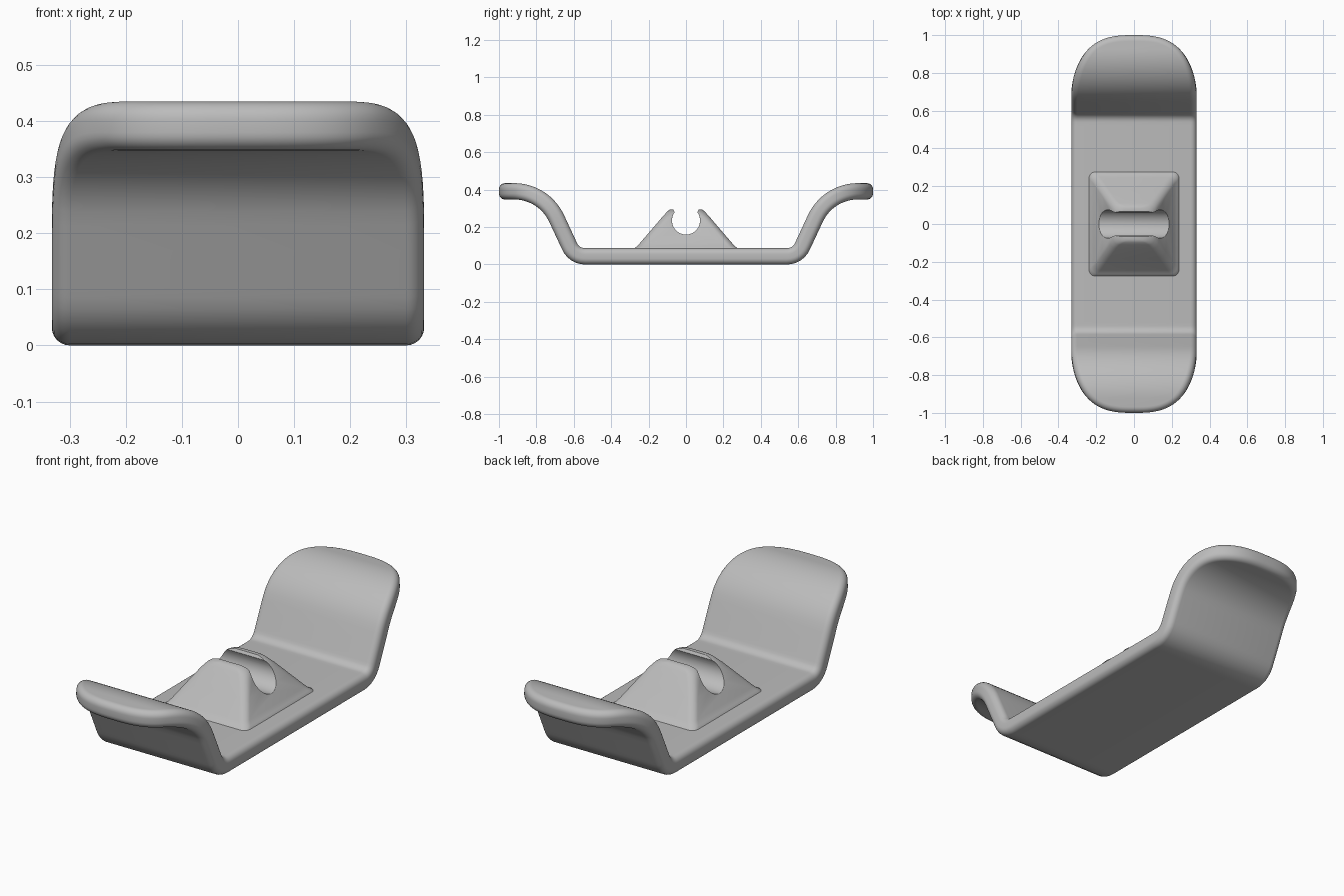
import bpy, bmesh, math
from mathutils import Vector

default_cube = bpy.data.objects.get("Cube")
if default_cube:
    bpy.data.objects.remove(default_cube, do_unlink=True)

grey = bpy.data.materials.new("plain grey")
grey.use_nodes = True
COLOUR = (0.5, 0.5, 0.5, 1)
grey.diffuse_color = COLOUR
grey.node_tree.nodes["Principled BSDF"].inputs["Base Color"].default_value = COLOUR


def make_object(name, bm):
    bmesh.ops.recalc_face_normals(bm, faces=bm.faces)
    mesh = bpy.data.meshes.new(name)
    bm.to_mesh(mesh)
    bm.free()
    mesh.materials.append(grey)
    obj = bpy.data.objects.new(name, mesh)
    bpy.context.collection.objects.link(obj)
    return obj


def activate(obj):
    bpy.ops.object.select_all(action='DESELECT')
    obj.select_set(True)
    bpy.context.view_layer.objects.active = obj


def bridge(bm, a, b):
    n = len(a)
    for i in range(n):
        bm.faces.new((a[i], a[(i + 1) % n], b[(i + 1) % n], b[i]))


# Centre line of the board: flat, bend up, straight ramp, bend back to flat
HALF_T, HALF_W, EDGE = 0.0435, 0.332, 0.032
FLAT, R1, RAMP, R2 = 0.54, 0.09, 0.167, 0.25
TILT = math.radians(65)
segments = [(FLAT, 0), (R1 * TILT, 1 / R1), (RAMP, 0), (R2 * TILT, -1 / R2), (9, 0)]


def centre_line(s):
    y, z, angle = 0.0, HALF_T, 0.0
    for length, curve in segments:
        step = min(s, length)
        if curve:
            turned = angle + curve * step
            y += (math.sin(turned) - math.sin(angle)) / curve
            z += (math.cos(angle) - math.cos(turned)) / curve
            angle = turned
        else:
            y += step * math.cos(angle)
            z += step * math.sin(angle)
        s -= step
        if s <= 0:
            break
    return y, z, angle


def bend(x, s, h):
    y, z, a = centre_line(abs(s))
    y, z = y - h * math.sin(a), z + h * math.cos(a)
    return Vector((x, y if s >= 0 else -y, z))


bends = sum(length for length, _ in segments[:4])
TOTAL = bends + 1 - centre_line(bends)[0]
END = 0.43

# Flat outline of one edge, with softly squared ends
half = [(HALF_W, (TOTAL - END) * i / 40) for i in range(40)]
for i in range(33):
    a = math.pi / 2 * i / 32 * 0.985
    half.append((HALF_W * math.cos(a) ** (2 / 2.8),
                 TOTAL - END + END * math.sin(a) ** (2 / 2.8)))
edge = [(x, -s) for x, s in reversed(half[1:])] + half


def inset(points, d):
    out = []
    for i, (x, s) in enumerate(points):
        p, q = points[max(i - 1, 0)], points[min(i + 1, len(points) - 1)]
        if i == 0:
            p = (-x, s)
        if i == len(points) - 1:
            q = (-x, s)
        t = Vector((q[0] - p[0], q[1] - p[1])).normalized()
        out.append((max(x - d * t.y, 0.004), s + d * t.x))
    return out


# Board: stacked outlines with rounded rims, closed by strips across
bm = bmesh.new()
rim = [(EDGE * (1 - math.sin(math.pi / 2 * i / 6)),
        HALF_T - EDGE + EDGE * math.cos(math.pi / 2 * i / 6)) for i in range(7)]
rim += [(d, -h) for d, h in reversed(rim)]
rings = []
for d, h in rim:
    side = inset(edge, d)
    loop = side + [(-x, s) for x, s in reversed(side)]
    rings.append([bm.verts.new(bend(x, s, h)) for x, s in loop])
for a, b in zip(rings, rings[1:]):
    bridge(bm, a, b)
for ring in (rings[0], rings[-1]):
    n = len(ring)
    for i in range(n // 2 - 1):
        bm.faces.new((ring[i], ring[i + 1], ring[n - 2 - i], ring[n - 1 - i]))
board = make_object("curved_board", bm)

# Cradle block: rounded rectangles lofted up from a flared foot
bm = bmesh.new()
levels = [(0.07, 0.245, 0.285), (0.088, 0.238, 0.276), (0.097, 0.228, 0.262),
          (0.115, 0.213, 0.246), (0.19, 0.168, 0.181), (0.25, 0.13, 0.13),
          (0.272, 0.112, 0.11), (0.285, 0.092, 0.099), (0.293, 0.066, 0.087)]
rings = []
for z, hx, hy in levels:
    ring = []
    r = 0.035
    for k, (sx, sy) in enumerate([(1, 1), (-1, 1), (-1, -1), (1, -1)]):
        for j in range(7):
            a = math.pi / 2 * (k + j / 6)
            ring.append(bm.verts.new((sx * (hx - r) + r * math.cos(a),
                                      sy * (hy - r) + r * math.sin(a), z)))
    rings.append(ring)
for a, b in zip(rings, rings[1:]):
    bridge(bm, a, b)
bm.faces.new(rings[0])
bm.faces.new(rings[-1])
cradle = make_object("cradle", bm)

# Snap-in slot: round channel with a narrower mouth
bm = bmesh.new()
start = math.radians(36)
slot = [(0.08, 0.33), (0.066, 0.29)]
for i in range(41):
    a = start - (math.pi + 2 * start) * i / 40
    slot.append((0.075 * math.cos(a), 0.235 + 0.075 * math.sin(a)))
slot += [(-0.066, 0.29), (-0.08, 0.33)]
ends = [[bm.verts.new((x, y, z)) for y, z in slot] for x in (-0.4, 0.4)]
bridge(bm, *ends)
for ring in ends:
    bm.faces.new(ring)
cutter = make_object("slot_cutter", bm)
cutter.hide_render = True

activate(cradle)
cut = cradle.modifiers.new("slot", 'BOOLEAN')
cut.operation, cut.solver, cut.object = 'DIFFERENCE', 'EXACT', cutter
soft = cradle.modifiers.new("soft edges", 'BEVEL')
soft.width, soft.segments, soft.angle_limit = 0.009, 3, math.radians(40)
for name in ("slot", "soft edges"):
    bpy.ops.object.modifier_apply(modifier=name)
bpy.data.objects.remove(cutter, do_unlink=True)

for obj in (board, cradle):
    activate(obj)
    bpy.ops.object.shade_smooth_by_angle(angle=math.radians(45))
